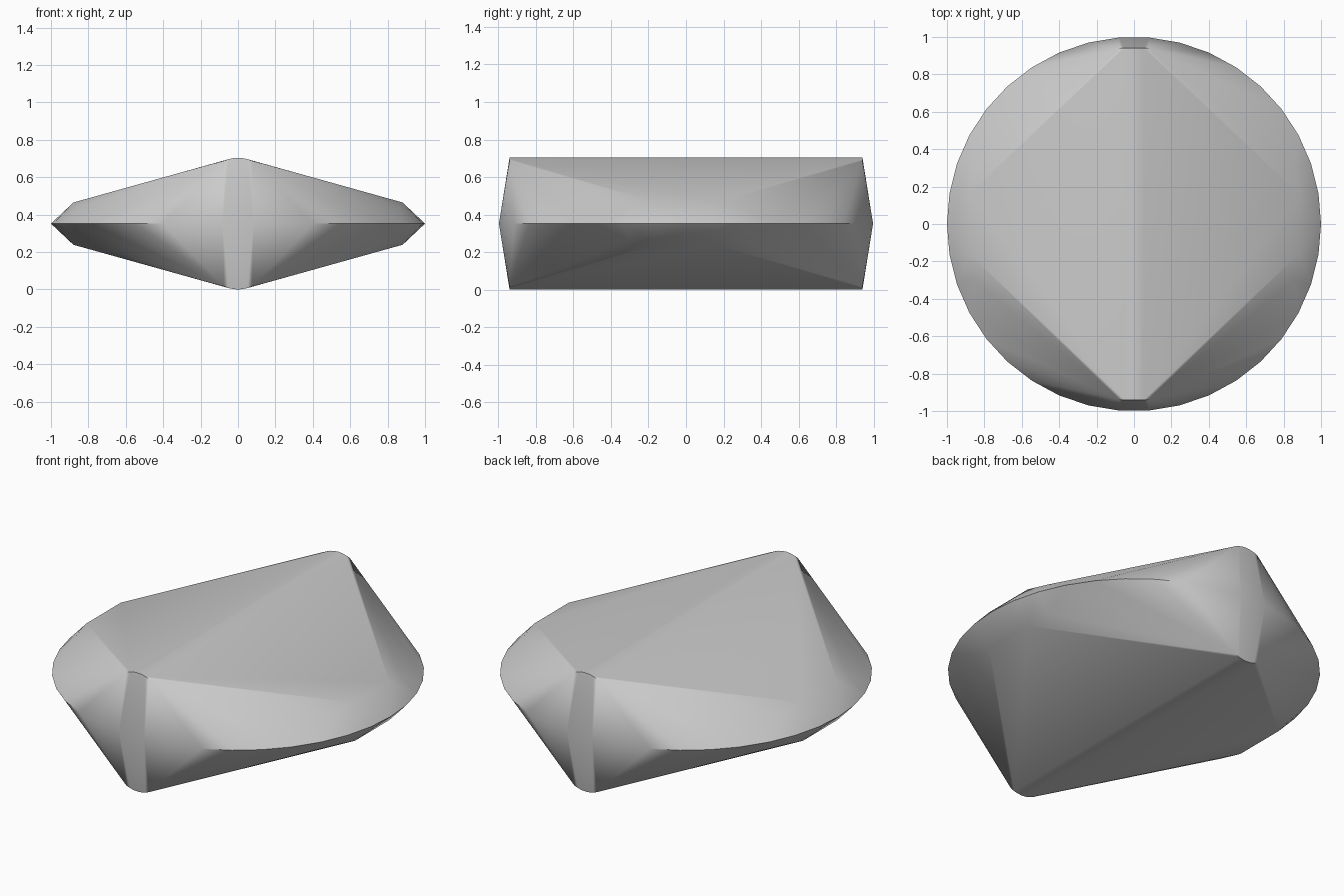
import bpy
import bmesh
import math

if "Cube" in bpy.data.objects:
    bpy.data.objects.remove(bpy.data.objects["Cube"], do_unlink=True)

MID = 0.352      # height of the rim
SIDES = 38       # sides of the round rim

grey = bpy.data.materials.new("plain_grey")
grey.use_nodes = True
colour = (0.6, 0.6, 0.6, 1.0)
grey.diffuse_color = colour
grey.node_tree.nodes["Principled BSDF"].inputs["Base Color"].default_value = colour

# Quarter of the upper corners, height measured from the rim:
# rounded ridge ends, then the blunt shoulder on the side
ridge_end = [(0.0, 0.94, 0.352), (0.025, 0.94, 0.35), (0.052, 0.94, 0.344), (0.075, 0.94, 0.335)]
shoulder = [(0.88, 0.0, 0.113), (0.88, 0.16, 0.113), (0.86, 0.3, 0.088)]


def mirrored(points):
    """Mirror the points across all three middle planes, without doubles."""
    return {(sx * x, sy * y, MID + sz * z)
            for x, y, z in points
            for sx in (1, -1) for sy in (1, -1) for sz in (1, -1)}


# Round rim
corners = set()
for i in range(SIDES):
    a = 2 * math.pi * i / SIDES
    corners.add((math.cos(a), math.sin(a), MID))
corners |= mirrored(ridge_end + shoulder)

# Skin stretched over rim, ridges and shoulders
bm = bmesh.new()
for co in sorted(corners):
    bm.verts.new(co)
bmesh.ops.convex_hull(bm, input=bm.verts[:])
bmesh.ops.delete(bm, geom=[v for v in bm.verts if not v.link_faces], context='VERTS')
bmesh.ops.recalc_face_normals(bm, faces=bm.faces[:])

mesh = bpy.data.meshes.new("ridged_disc_body")
bm.to_mesh(mesh)
bm.free()
mesh.materials.append(grey)
body = bpy.data.objects.new("ridged_disc_body", mesh)
bpy.context.collection.objects.link(body)

# Smooth shading that keeps the rim crisp
bpy.ops.object.select_all(action='DESELECT')
body.select_set(True)
bpy.context.view_layer.objects.active = body
bpy.ops.object.shade_smooth_by_angle(angle=math.radians(31))
